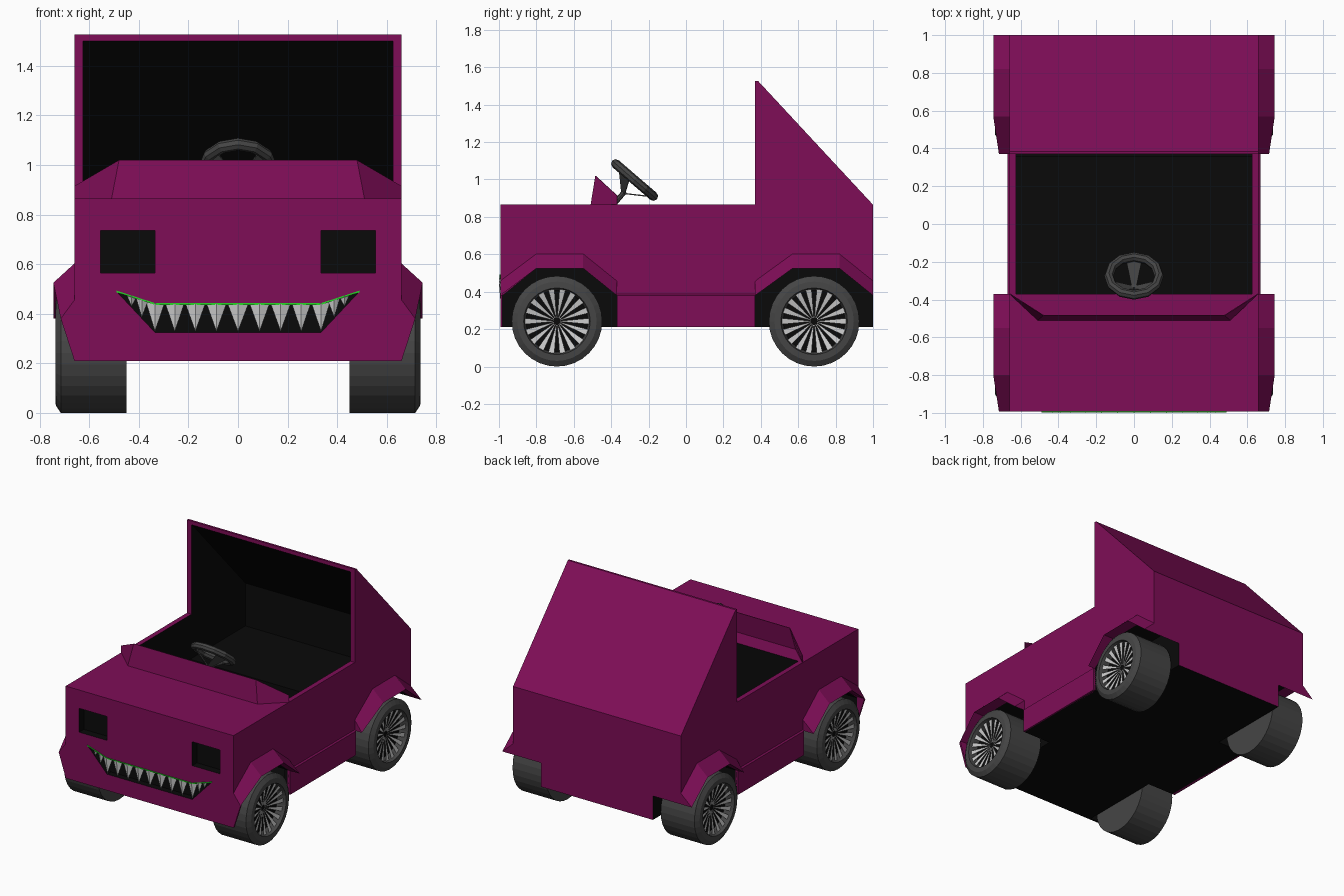
import bpy, bmesh
from math import sin, cos, pi, tau
from mathutils import Vector, Matrix

if "Cube" in bpy.data.objects:
    bpy.data.objects.remove(bpy.data.objects["Cube"])


def material(name, rgb):
    m = bpy.data.materials.new(name)
    m.diffuse_color = (*rgb, 1)
    m.use_nodes = True
    m.node_tree.nodes["Principled BSDF"].inputs["Base Color"].default_value = m.diffuse_color
    return m


PURPLE = material("purple paint", (0.21, 0.004, 0.095))
BLACK = material("black", (0.003, 0.003, 0.003))
RUBBER = material("rubber", (0.06, 0.06, 0.06))
SILVER = material("silver", (0.55, 0.55, 0.55))
GREEN = material("green", (0.02, 0.7, 0.02))


def make(name, verts, faces, mats, index=0):
    me = bpy.data.meshes.new(name)
    me.from_pydata([tuple(v) for v in verts], [], faces)
    bm = bmesh.new()
    bm.from_mesh(me)
    bmesh.ops.recalc_face_normals(bm, faces=bm.faces)
    bm.to_mesh(me)
    bm.free()
    for m in mats:
        me.materials.append(m)
    for p in me.polygons:
        p.material_index = index
    ob = bpy.data.objects.new(name, me)
    bpy.context.collection.objects.link(ob)
    return ob


def loft(name, rings, mats, index=0):
    """Skin a list of equal closed rings and cap both ends."""
    n = len(rings[0])
    verts = [v for r in rings for v in r]
    faces = [(k*n + i, k*n + (i+1) % n, (k+1)*n + (i+1) % n, (k+1)*n + i)
             for k in range(len(rings) - 1) for i in range(n)]
    faces += [tuple(range(n)), tuple(range(len(verts) - n, len(verts)))]
    return make(name, verts, faces, mats, index)


def side_prism(name, yz, x0, x1, mats, index=0):
    return loft(name, [[(x, y, z) for y, z in yz] for x in (x0, x1)], mats, index)


def front_prism(name, xz, y0, y1, mats, index=0):
    return loft(name, [[(x, y, z) for x, z in xz] for y in (y0, y1)], mats, index)


def cut(target, cutter):
    mod = target.modifiers.new("cut", 'BOOLEAN')
    mod.operation = 'DIFFERENCE'
    mod.solver = 'EXACT'
    mod.object = cutter
    cutter.hide_render = True
    bpy.context.view_layer.objects.active = target
    bpy.ops.object.modifier_apply(modifier=mod.name)
    bpy.data.objects.remove(cutter)


FRONT = -0.993
PAINT = [PURPLE, BLACK]

# Body shell with the sloping rear cab
body = side_prism("body", [(FRONT, 0.21), (FRONT, 0.865), (0.37, 0.865), (0.37, 1.527),
                           (0.385, 1.527), (1, 0.865), (1, 0.21)], -0.66, 0.66, PAINT)

# Open cabin
cut(body, side_prism("cabin cutter", [(-0.37, 0.25), (-0.37, 1.5), (0.375, 1.5), (0.975, 0.855),
                                      (0.975, 0.55), (0.355, 0.55), (0.355, 0.25)],
                     -0.625, 0.625, PAINT, 1))

# Wheel wells: closed by the front panel, open at the back
for s in (-1, 1):
    for y0, y1, dy in ((-0.98, -0.37, 0), (0.37, 1.05, 1.37)):
        cut(body, side_prism("well cutter", [(y0, 0.1), (y0, 0.38), (-0.8 + dy, 0.525),
                                             (-0.55 + dy, 0.525), (min(y1, 1.0) if dy == 0 else 1.0, 0.38),
                                             (y1, 0.38 if dy else 0.37), (y1, 0.1)],
                             s*0.44, s*0.9, PAINT, 1))

# Headlight pockets and mouth
for s in (-1, 1):
    cut(body, front_prism("headlight cutter", [(s*0.335, 0.565), (s*0.555, 0.565),
                                               (s*0.555, 0.735), (s*0.335, 0.735)],
                          -1.05, -0.94, PAINT, 1))
cut(body, front_prism("mouth cutter", [(-0.49, 0.49), (-0.335, 0.44), (0.335, 0.44), (0.49, 0.49),
                                       (0.335, 0.325), (-0.335, 0.325)], -1.05, -0.95, PAINT, 1))

# Black underside
for p in body.data.polygons:
    if p.normal.z < -0.9 and p.center.z < 0.22:
        p.material_index = 1


# Teeth hanging from the upper lip, each with a ridge
def lip(x):
    return 0.44 + max(0, abs(x) - 0.335) * 0.323


def jaw(x):
    return 0.325 + max(0, abs(x) - 0.335) * 1.065


verts, faces = [], []
for tip, half in ((0, 0.042), (0.087, 0.04), (0.172, 0.04), (0.255, 0.038),
                  (0.335, 0.038), (0.388, 0.024), (0.43, 0.02)):
    for s in ((1, -1) if tip else (1,)):
        x, k = s*tip, len(verts)
        verts += [(x - half, -0.985, lip(x - half)), (x + half, -0.985, lip(x + half)),
                  (x, -0.99, jaw(x) + 0.004), (x, -1.0, lip(x))]
        faces += [(k, k+2, k+3), (k+1, k+3, k+2), (k, k+3, k+1), (k, k+1, k+2)]
make("teeth", verts, faces, [SILVER])

# Green upper lip
xs = (-0.49, -0.335, 0.335, 0.49)
front_prism("lip", [(x, lip(x) + 0.003) for x in xs] + [(x, lip(x) - 0.004) for x in xs[::-1]],
            -0.998, -0.98, [GREEN])

# Fenders, front corner panels and sills
for s in (-1, 1):
    for dy, end in (("front", 0), ("rear", 1.37)):
        y_first = FRONT if end == 0 else 0.37
        stations = ((y_first, 0.38, 0.715), (-0.8 + end, 0.525, 0.745),
                    (-0.55 + end, 0.525, 0.745), (-0.37 + end, 0.38, 0.745))
        loft(dy + "_fender", [[(s*0.655, y, z + 0.082), (s*x, y, z), (s*0.655, y, z)]
                              for y, z, x in stations], [PURPLE])
    front_prism("front_corner", [(s*0.655, 0.46), (s*0.715, 0.38), (s*0.66, 0.21), (s*0.655, 0.21)],
                FRONT, -0.98, [PURPLE])
    front_prism("sill", [(s*0.65, 0.21), (s*0.67, 0.21), (s*0.67, 0.38), (s*0.65, 0.395)],
                -0.37, 0.37, [PURPLE])

# Low wind deflector on the hood
low = [(-0.66, -0.37, 0.865), (-0.51, -0.51, 0.865), (0.51, -0.51, 0.865), (0.66, -0.37, 0.865)]
top = [(-0.66, -0.37, 0.915), (-0.48, -0.485, 1.02), (0.48, -0.485, 1.02), (0.66, -0.37, 0.915)]
visor = make("wind_deflector", low + top, [(i, i+1, i+5, i+4) for i in range(3)], [PURPLE])
visor.modifiers.new("thickness", 'SOLIDIFY').thickness = 0.004


# Wheels: turned tyre, dark dish and silver spokes
def circle(x, r, s, yc, zc, n=32):
    return [(s*x, yc + r*cos(tau*i/n), zc + r*sin(tau*i/n)) for i in range(n)]


for s in (-1, 1):
    for place, yc in (("front", -0.69), ("rear", 0.685)):
        c = (s, yc, 0.242)
        profile = ((0.45, 0.242), (0.715, 0.242), (0.735, 0.212), (0.737, 0.178), (0.715, 0.172), (0.67, 0.165))
        loft(place + "_tyre", [circle(x, r, *c) for x, r in profile], [RUBBER])
        loft(place + "_rim", [circle(x, r, *c) for x, r in ((0.665, 0.165), (0.675, 0.165))], [BLACK])
        verts, faces, n = [], [], 18
        for i in range(n):
            a, w, k = tau*i/n, tau/n*0.27, len(verts)
            verts += [(s*x, c[1] + r*cos(a + d), c[2] + r*sin(a + d))
                      for x, r, d in ((0.717, 0.172, -w), (0.717, 0.172, w), (0.682, 0.02, w), (0.682, 0.02, -w),
                                      (0.708, 0.172, 0), (0.677, 0.02, 0))]
            faces += [(k, k+1, k+2, k+3), (k+1, k+4, k+5, k+2), (k+4, k, k+3, k+5),
                      (k, k+4, k+1), (k+3, k+2, k+5)]
        make(place + "_wheel_spokes", verts, faces, [SILVER])

# Steering wheel: tilted ring with three tapered spokes running down to the hub
tilt = Matrix.Translation((0, -0.275, 0.997)) @ Matrix.Rotation(-0.71, 4, 'X')
N, M, R, r = 12, 8, 0.133, 0.025
verts = [tilt @ Vector(((R + r*cos(tau*j/M))*cos(tau*i/N), (R + r*cos(tau*j/M))*sin(tau*i/N), r*sin(tau*j/M)))
         for i in range(N) for j in range(M)]
faces = [(i*M + j, (i+1) % N*M + j, (i+1) % N*M + (j+1) % M, i*M + (j+1) % M)
         for i in range(N) for j in range(M)]
make("steering_wheel", verts, faces, [RUBBER])
for a in (pi/2, pi/2 + tau/3, pi/2 - tau/3):
    turn = tilt @ Matrix.Rotation(a, 4, 'Z')
    rings = [[turn @ Vector((x, y, z + dz)) for y, dz in ((-w, 0), (w, 0), (w, -0.008), (-w, -0.008))]
             for x, w, z in ((R, 0.045, 0), (0.0, 0.012, -0.09))]
    loft("steering_spoke", rings, [RUBBER])
# Steering column into the dashboard
loft("steering_column", [[tilt @ Vector((0.014*cos(tau*i/8), 0.014*sin(tau*i/8), z)) for i in range(8)]
                         for z in (-0.08, -0.17)], [RUBBER])
